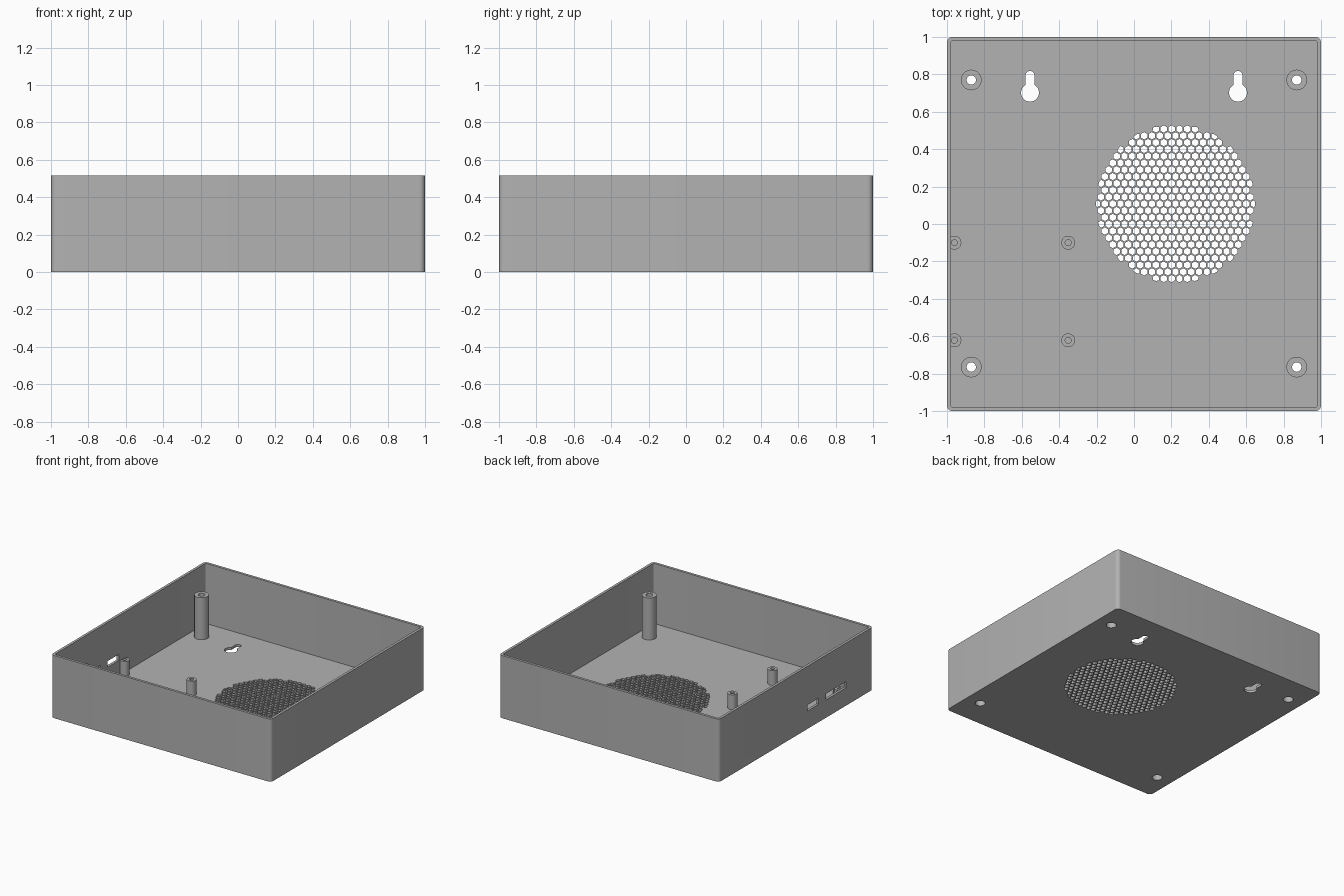
import bpy, bmesh
from math import pi, sin, cos, sqrt, hypot, asin
from mathutils import Matrix

if "Cube" in bpy.data.objects:
    bpy.data.objects.remove(bpy.data.objects["Cube"])

HEIGHT, WALL, FLOOR = 0.515, 0.021, 0.021
POST_R, BORE_R, SCREW_R, POST_TOP, BORE_TOP = 0.055, 0.038, 0.025, 0.366, 0.3
POST_SPOTS = [(x, y) for x in (-0.87, 0.87) for y in (-0.765, 0.77)]
STANDOFF_SPOTS = [(x, y) for x in (-0.96, -0.352) for y in (-0.622, -0.1)]

grey = bpy.data.materials.new("plain grey plastic")
grey.use_nodes = True
grey.diffuse_color = (0.45, 0.45, 0.45, 1)
grey.node_tree.nodes["Principled BSDF"].inputs["Base Color"].default_value = (0.45, 0.45, 0.45, 1)


def arc(cx, cy, r, a0, a1, n):
    return [(cx + r * cos(a0 + (a1 - a0) * i / n), cy + r * sin(a0 + (a1 - a0) * i / n))
            for i in range(n + 1)]


def circle(cx, cy, r, n=32):
    return arc(cx, cy, r, 0, 2 * pi, n)[:-1]


def rounded_square(half, r, n=6):
    pts = []
    for k, (sx, sy) in enumerate([(1, 1), (-1, 1), (-1, -1), (1, -1)]):
        pts += arc(sx * (half - r), sy * (half - r), r, k * pi / 2, (k + 1) * pi / 2, n)
    return pts


def prism(bm, outline, z0, z1):
    """Solid from a counter-clockwise outline."""
    low = [bm.verts.new((x, y, z0)) for x, y in outline]
    high = [bm.verts.new((x, y, z1)) for x, y in outline]
    bm.faces.new(low[::-1])
    bm.faces.new(high)
    for i in range(len(low)):
        j = (i + 1) % len(low)
        bm.faces.new((low[i], low[j], high[j], high[i]))


def make_object(name, bm):
    bmesh.ops.recalc_face_normals(bm, faces=bm.faces)
    mesh = bpy.data.meshes.new(name)
    bm.to_mesh(mesh)
    bm.free()
    mesh.materials.append(grey)
    obj = bpy.data.objects.new(name, mesh)
    bpy.context.collection.objects.link(obj)
    return obj


def activate(obj):
    bpy.ops.object.select_all(action='DESELECT')
    obj.select_set(True)
    bpy.context.view_layer.objects.active = obj


def smooth(obj):
    activate(obj)
    bpy.ops.object.shade_smooth_by_angle(angle=pi / 6)


def cut(obj, bm):
    cutter = make_object("cutter", bm)
    cutter.hide_render = True
    mod = obj.modifiers.new("cut", 'BOOLEAN')
    mod.operation, mod.solver, mod.object = 'DIFFERENCE', 'EXACT', cutter
    activate(obj)
    bpy.ops.object.modifier_apply(modifier=mod.name)
    bpy.data.objects.remove(cutter)


def tube(name, spot, profile, n=32):
    """Closed radius/height profile turned around a vertical axis."""
    bm = bmesh.new()
    rings = [[bm.verts.new((x, y, z)) for x, y in circle(*spot, r, n)] for r, z in profile]
    for a, b in zip(rings, rings[1:] + rings[:1]):
        for i in range(n):
            j = (i + 1) % n
            bm.faces.new((a[i], a[j], b[j], b[i]))
    smooth(make_object(name, bm))


# Open box with rounded upright corners
bm = bmesh.new()
prism(bm, rounded_square(1, 0.03), 0, HEIGHT)
case = make_object("open_case", bm)
bm = bmesh.new()
prism(bm, rounded_square(1 - WALL, 0.009), FLOOR, HEIGHT + 0.1)
cut(case, bm)

holes = bmesh.new()
Z0, Z1 = -0.05, FLOOR + 0.03

# Honeycomb vent clipped to a circle
VX, VY, VR, PITCH, HEX = 0.222, 0.108, 0.425, 0.042, 0.0195
for row in range(-12, 13):
    for col in range(-12, 13):
        cx = (col + 0.5 * (row % 2)) * PITCH
        cy = row * PITCH * sqrt(3) / 2
        if hypot(cx, cy) > VR - 0.002:
            continue
        outline = []
        for k in range(6):
            x, y = cx + HEX * sin(-k * pi / 3), cy + HEX * cos(k * pi / 3)
            f = min(1, VR / hypot(x, y))
            outline.append((VX + x * f, VY + y * f))
        prism(holes, outline, Z0, Z1)

# Keyhole hangers
KR, KS = 0.048, 0.024
a = asin(KS / KR)
for kx in (-0.556, 0.556):
    prism(holes, arc(kx, 0.702, KR, pi / 2 + a, 2.5 * pi - a, 28)
          + arc(kx, 0.794, KS, 0, pi, 12), Z0, Z1)

# Screw head recesses under the tall posts
for spot in POST_SPOTS:
    prism(holes, circle(*spot, BORE_R), Z0, Z1)

# Port openings in the side wall
for y0, y1 in ((-0.293, -0.147), (-0.652, -0.387)):
    prism(holes, [(-1.05, y0), (-0.97, y0), (-0.97, y1), (-1.05, y1)], 0.147, 0.197)
cut(case, holes)
smooth(case)

# Tall lid posts, counterbored from below
for i, spot in enumerate(POST_SPOTS):
    tube(f"lid_post_{i + 1}", spot,
         [(POST_R, FLOOR - 0.002), (POST_R, POST_TOP), (SCREW_R, POST_TOP),
          (SCREW_R, BORE_TOP), (BORE_R, BORE_TOP), (BORE_R, FLOOR - 0.002)])

# Short board standoffs with blind holes
for i, spot in enumerate(STANDOFF_SPOTS):
    tube(f"board_standoff_{i + 1}", spot,
         [(0.037, FLOOR - 0.002), (0.037, 0.142), (0.016, 0.142), (0.016, FLOOR - 0.002)], 24)
